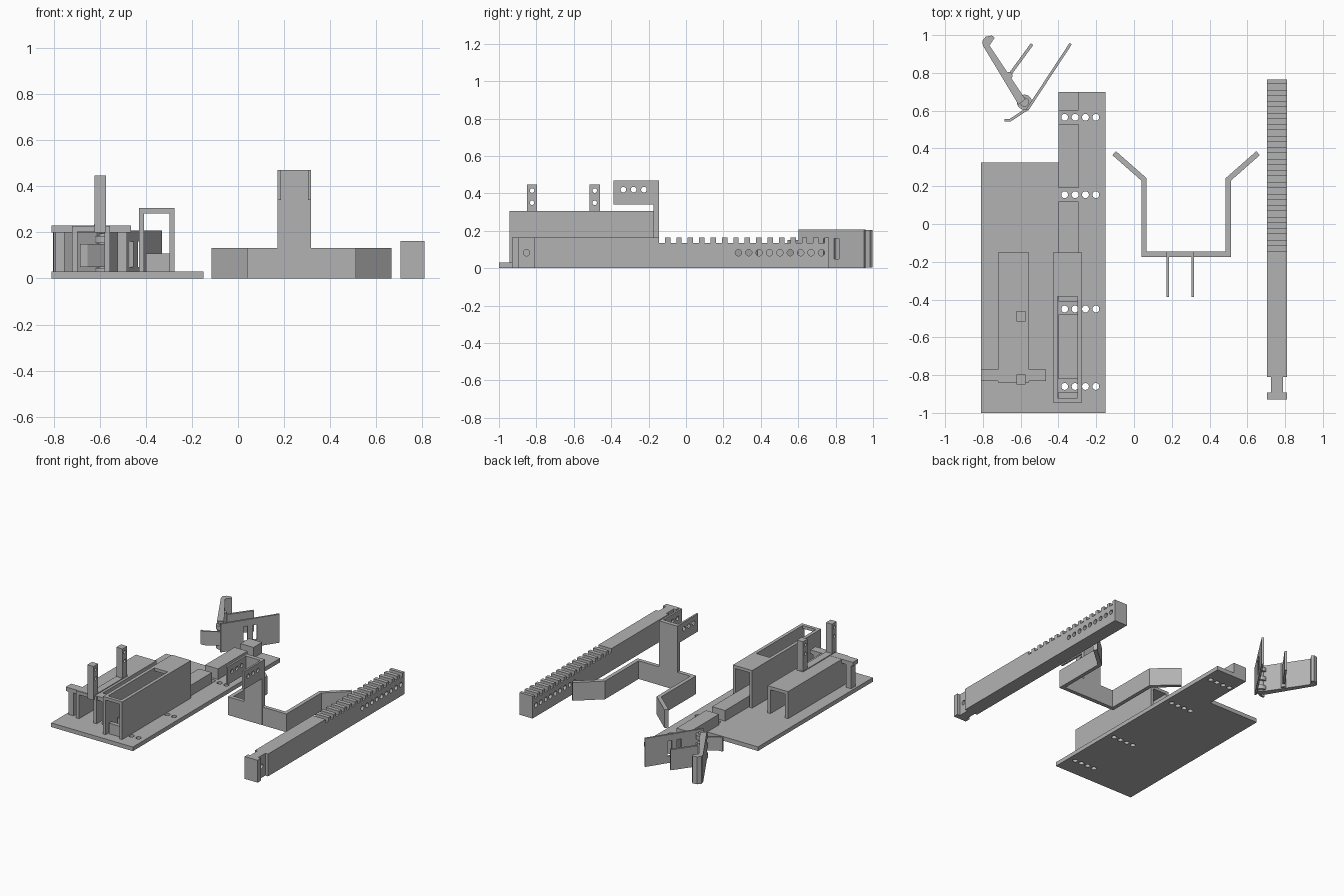
import bpy, bmesh
from math import hypot
from mathutils import Vector, Matrix

if "Cube" in bpy.data.objects:
    bpy.data.objects.remove(bpy.data.objects["Cube"], do_unlink=True)

grey = bpy.data.materials.new("plain_grey")
grey.use_nodes = True
colour = (0.45, 0.45, 0.45, 1)
grey.diffuse_color = colour
grey.node_tree.nodes["Principled BSDF"].inputs["Base Color"].default_value = colour


def finish(name, bm):
    bmesh.ops.recalc_face_normals(bm, faces=bm.faces)
    mesh = bpy.data.meshes.new(name)
    bm.to_mesh(mesh)
    bm.free()
    mesh.materials.append(grey)
    obj = bpy.data.objects.new(name, mesh)
    bpy.context.collection.objects.link(obj)
    return obj


def add_box(bm, x, y, z):
    lo, hi = Vector((x[0], y[0], z[0])), Vector((x[1], y[1], z[1]))
    size = hi - lo
    bmesh.ops.create_cube(bm, size=1, matrix=Matrix.Translation((lo + hi) / 2) @ Matrix.Diagonal((*size, 1)))


def box(name, x, y, z):
    bm = bmesh.new()
    add_box(bm, x, y, z)
    return finish(name, bm)


def add_rod(bm, centre, radius, length, axis="z"):
    turn = Matrix.Rotation(1.5707963, 4, "Y") if axis == "x" else Matrix()
    bmesh.ops.create_cone(bm, cap_ends=True, segments=24, radius1=radius, radius2=radius,
                          depth=length, matrix=Matrix.Translation(centre) @ turn)


def rod(name, centre, radius, length):
    bm = bmesh.new()
    add_rod(bm, centre, radius, length)
    obj = finish(name, bm)
    smooth(obj)
    return obj


def smooth(obj):
    bpy.ops.object.select_all(action="DESELECT")
    obj.select_set(True)
    bpy.context.view_layer.objects.active = obj
    bpy.ops.object.shade_smooth_by_angle()


def prism(name, outline, lo, hi, axis="z"):
    """Extrude a flat outline along one axis."""
    place = {"x": lambda a, b, t: (t, a, b), "y": lambda a, b, t: (a, t, b),
             "z": lambda a, b, t: (a, b, t)}[axis]
    bm = bmesh.new()
    face = bm.faces.new([bm.verts.new(place(a, b, lo)) for a, b in outline])
    moved = bmesh.ops.extrude_face_region(bm, geom=[face])["geom"]
    bmesh.ops.translate(bm, vec=place(0, 0, hi - lo),
                        verts=[v for v in moved if isinstance(v, bmesh.types.BMVert)])
    return finish(name, bm)


def strip(name, path, width, lo, hi):
    """Upright sheet of even thickness following a path seen from above."""
    pts = [Vector(p) for p in path]
    left, right = [], []
    for i, p in enumerate(pts):
        dirs = [(b - a).normalized() for a, b in zip(pts[max(i - 1, 0):i + 1], pts[max(i, 1) if i == 0 else i:i + 2])]
        if i == 0:
            dirs = [(pts[1] - p).normalized()]
        elif i == len(pts) - 1:
            dirs = [(p - pts[i - 1]).normalized()]
        else:
            dirs = [(p - pts[i - 1]).normalized(), (pts[i + 1] - p).normalized()]
        mean = sum(dirs, Vector((0, 0))).normalized()
        side = Vector((-mean.y, mean.x)) * width / 2 / mean.dot(dirs[0])
        left.append(p + side)
        right.append(p - side)
    return prism(name, left + right[::-1], lo, hi)


def cut(obj, bm):
    cutter = finish("cutter", bm)
    cutter.hide_render = True
    mod = obj.modifiers.new("cut", "BOOLEAN")
    mod.operation, mod.solver, mod.object = "DIFFERENCE", "EXACT", cutter
    bpy.context.view_layer.objects.active = obj
    bpy.ops.object.modifier_apply(modifier=mod.name)
    bpy.data.objects.remove(cutter, do_unlink=True)


def tunnel(name, x0, x1, y0, y1, top, wall):
    """Upside-down channel standing on the base."""
    a, b, t = x0 + wall, x1 - wall, top - wall
    return prism(name, [(x0, .03), (x0, top), (x1, top), (x1, .03),
                        (b, .03), (b, t), (a, t), (a, .03)], y0, y1, "y")


# Base plate with four rows of holes
base = prism("base_plate", [(-.81, -1), (-.15, -1), (-.15, .7), (-.4, .7), (-.4, .325), (-.81, .325)], 0, .03)
holes = bmesh.new()
for y in (-.86, -.45, .155, .565):
    for i in range(4):
        add_rod(holes, (-.367 + i * .055, y, .015), .018, .1)
cut(base, holes)

# Guide rail in pieces, with gaps over the holes
for i, span in enumerate([(-.92, -.89), (-.82, -.48), (-.41, .12), (.19, .53), (.6, .7)]):
    box(f"guide_rail_{i + 1}", (-.4, -.295), span, (.03, .108))

# Tall slotted casing over the rail
casing = tunnel("rail_casing", -.43, -.275, -.945, -.15, .305, .022)
slot = bmesh.new()
add_box(slot, (-.406, -.299), (-.92, -.385), (.2, .4))
cut(casing, slot)

# Low tunnel with crossbar and posts
tunnel("low_tunnel", -.72, -.555, -.84, -.15, .228, .024)
box("crossbar", (-.81, -.465), (-.832, -.77), (.2, .229))
for side in (-1, 1):
    x = -.6375 + side * .135
    box(f"crossbar_post_{side}", (x - .02, x + .02), (-.825, -.775), (.03, .2))

# Drilled uprights on the tunnel
box("upright_strip", (-.625, -.573), (-.84, -.46), (.226, .234))
for name, y in (("front_upright", -.823), ("rear_upright", -.488)):
    post = box(name, (-.623, -.574), (y - .027, y + .027), (.2, .448))
    holes = bmesh.new()
    for z in (.35, .415):
        add_rod(holes, (-.6, y, z), .012, .2, "x")
    cut(post, holes)

# Splayed fork with stem and drilled ears
strip("fork", [(-.105, .375), (.053, .236), (.053, -.16), (.499, -.16), (.499, .236), (.657, .375)], .028, 0, .133)
box("fork_stem", (.172, .318), (-.175, -.145), (0, .47))
for name, x in (("right_ear", .172), ("left_ear", .304)):
    ear = box(name, (x, x + .014), (-.387, -.15), (.34, .47))
    holes = bmesh.new()
    for i in range(3):
        add_rod(holes, (x, -.335 + i * .055, .42), .015, .1, "x")
    cut(ear, holes)

# Toothed bar with a notched head
outline = [(.765, 0), (-.93, 0), (-.93, .163)]
for i in range(15):
    y = -.145 + i * .061
    outline += [(y, .163), (y, .135), (y + .032, .135), (y + .032, .163)]
rack = prism("toothed_bar", outline + [(.765, .163)], .705, .81, "x")
neck = bmesh.new()
add_box(neck, (.6, .724), (-.892, -.81), (-.1, .3))
add_box(neck, (.788, .9), (-.892, -.81), (-.1, .3))
cut(rack, neck)
holes = bmesh.new()
for y in [-.853] + [.28 + i * .0555 for i in range(9)]:
    add_rod(holes, (.757, y, .083), .017, .3, "x")
cut(rack, holes)

# Latch hub
rod("hub_pin", (-.58, .645, .1), .024, .19)
for i, z in enumerate((.03, .1, .17)):
    rod(f"hub_collar_{i + 1}", (-.58, .645, z), .04, .03)

# Latch arms, the long one with two slots
prism("hook_arm", [(-.612, .632), (-.575, .66), (-.765, .945), (-.738, .985), (-.752, .998),
                   (-.785, .992), (-.803, .97), (-.8, .945)], .005, .205)
plate_start, plate_end = Vector((-.565, .605)), Vector((-.335, .955))
plate = strip("slotted_arm", [plate_start, plate_end], .014, 0, .208)
direction = (plate_end - plate_start).normalized()
slots = bmesh.new()
for along in (.42, .58):
    mid = plate_start.lerp(plate_end, along)
    frame = Matrix.Translation((mid.x, mid.y, .105)) @ direction.to_3d().to_track_quat("X", "Z").to_matrix().to_4x4()
    bmesh.ops.create_cube(slots, size=1, matrix=frame @ Matrix.Diagonal((.03, .1, .11, 1)))
cut(plate, slots)
strip("trigger_tail", [(-.685, .55), (-.655, .55), (-.56, .612)], .014, .05, .15)
strip("short_arm", [(-.662, .785), (-.54, .952)], .016, .03, .18)
rod("short_arm_pin", (-.662, .785, .105), .019, .19)
